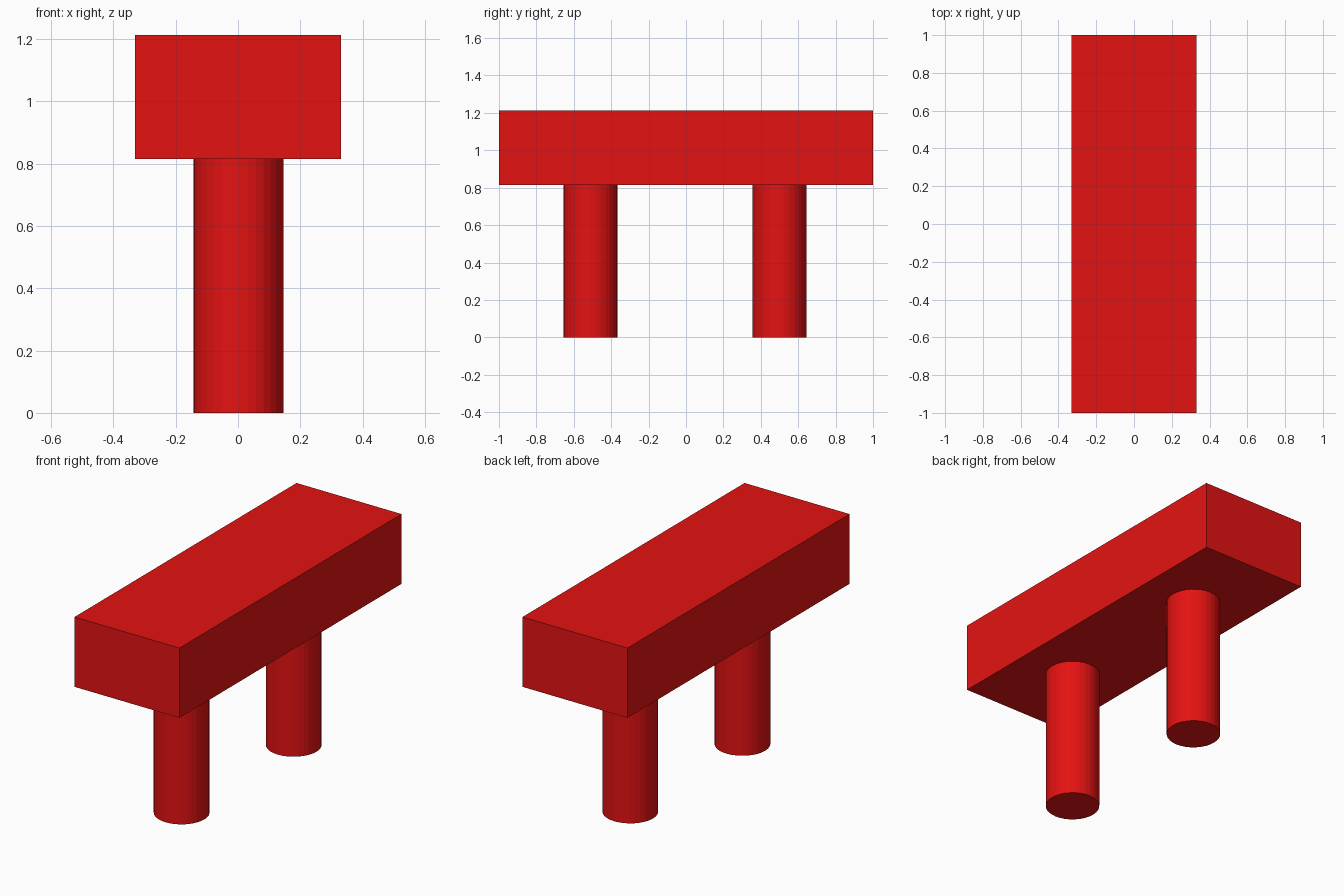
import bpy

cube = bpy.data.objects.get("Cube")
if cube:
    bpy.data.objects.remove(cube, do_unlink=True)

# Single red finish
red = bpy.data.materials.new("bright_red")
red.use_nodes = True
colour = (0.78, 0.006, 0.006, 1)
red.diffuse_color = colour
red.node_tree.nodes["Principled BSDF"].inputs["Base Color"].default_value = colour

SEAT_BOTTOM, SEAT_TOP = 0.815, 1.213


def finish(name):
    obj = bpy.context.object
    obj.name = name
    obj.data.materials.append(red)
    return obj


# Thick slab seat
bpy.ops.mesh.primitive_cube_add(size=1, location=(0, 0, (SEAT_BOTTOM + SEAT_TOP) / 2))
seat = finish("seat")
seat.scale = (0.662, 2, SEAT_TOP - SEAT_BOTTOM)
bpy.ops.object.transform_apply(location=False, rotation=False, scale=True)

# Two round legs, flat-faced
for name, y in (("front_leg", -0.511), ("back_leg", 0.499)):
    bpy.ops.mesh.primitive_cylinder_add(
        vertices=32, radius=0.144, depth=SEAT_BOTTOM,
        location=(0.002, y, SEAT_BOTTOM / 2))
    finish(name)
